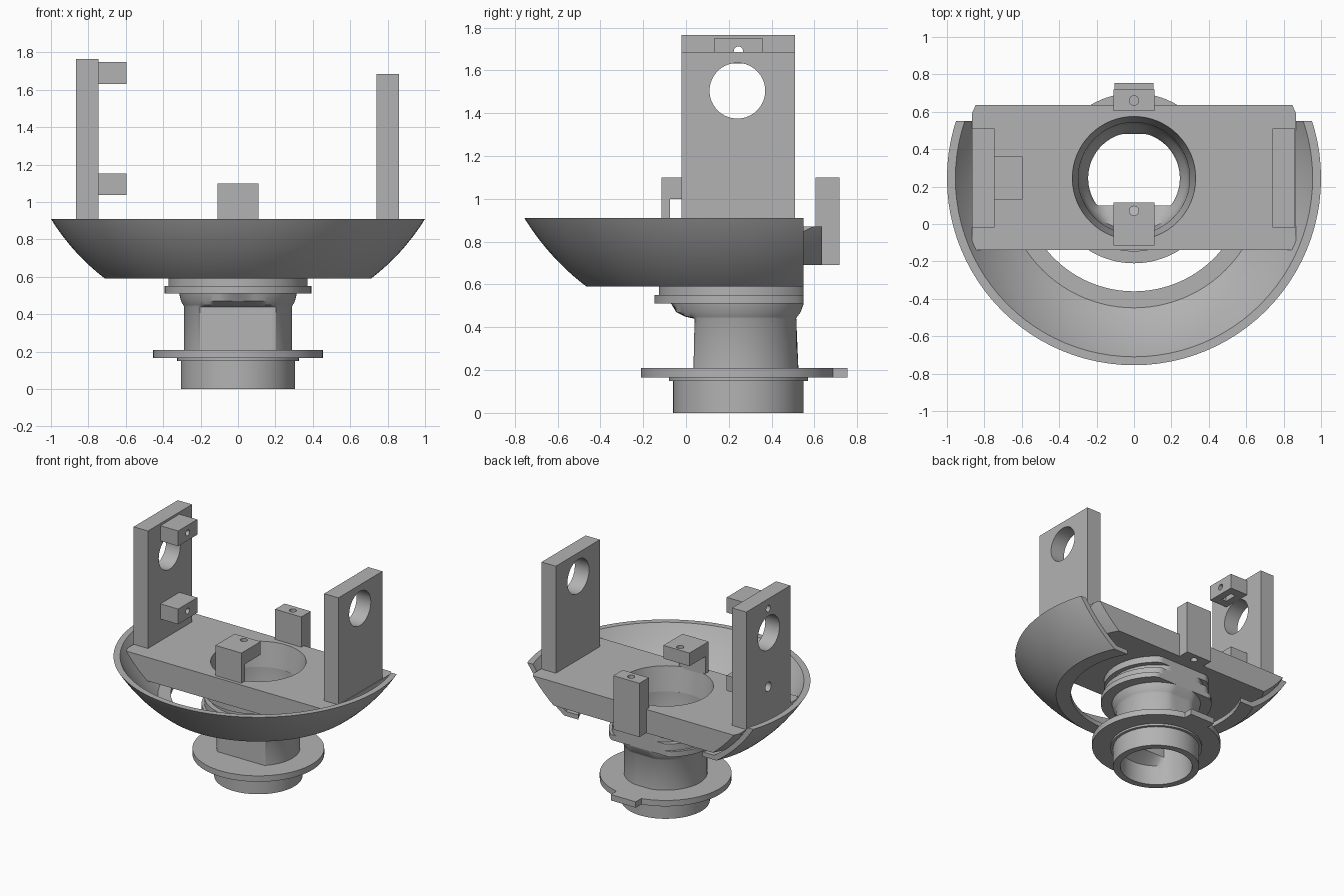
import bpy, bmesh, math
from mathutils import Vector

cube = bpy.data.objects.get("Cube")
if cube:
    bpy.data.objects.remove(cube)

grey = bpy.data.materials.new("plain_grey")
grey.use_nodes = True
COLOUR = (0.45, 0.45, 0.45, 1)
grey.diffuse_color = COLOUR
grey.node_tree.nodes["Principled BSDF"].inputs["Base Color"].default_value = COLOUR

AXIS_Y = 0.245          # common axis of the round parts
SPHERE_Z = 1.525        # centre height of the bowl sphere
SEGMENTS = 96


def make(name, bm):
    bmesh.ops.recalc_face_normals(bm, faces=bm.faces)
    mesh = bpy.data.meshes.new(name)
    bm.to_mesh(mesh)
    bm.free()
    mesh.materials.append(grey)
    obj = bpy.data.objects.new(name, mesh)
    bpy.context.collection.objects.link(obj)
    return obj


def box(name, x, y, z):
    bm = bmesh.new()
    bmesh.ops.create_cube(bm, size=1)
    for v in bm.verts:
        v.co = Vector([lo + (c + 0.5) * (hi - lo) for c, (lo, hi) in zip(v.co, (x, y, z))])
    return make(name, bm)


def drill(name, centre, radius, depth, axis="Z", top_radius=None):
    bm = bmesh.new()
    bmesh.ops.create_cone(bm, cap_ends=True, segments=64, radius1=radius,
                          radius2=top_radius or radius, depth=depth)
    obj = make(name, bm)
    obj.location = centre
    if axis == "X":
        obj.rotation_euler.y = math.pi / 2
    return obj


def combine(target, tool, operation="DIFFERENCE"):
    bpy.context.view_layer.update()
    mod = target.modifiers.new("cut", "BOOLEAN")
    mod.operation, mod.object, mod.solver = operation, tool, "EXACT"
    bpy.context.view_layer.objects.active = target
    bpy.ops.object.modifier_apply(modifier=mod.name)
    bpy.data.objects.remove(tool)


def lathe(profile):
    """Closed profile of (radius, z, front flat, back flat) turned round the axis."""
    bm = bmesh.new()
    rings = []
    for r, z, front, back in profile:
        ring = []
        for i in range(SEGMENTS):
            a = math.tau * i / SEGMENTS
            y = min(max(r * math.sin(a), -front), back)
            ring.append(bm.verts.new((r * math.cos(a), AXIS_Y + y, z)))
        rings.append(ring)
    for k, low in enumerate(rings):
        high = rings[(k + 1) % len(rings)]
        for i in range(SEGMENTS):
            j = (i + 1) % SEGMENTS
            bm.faces.new((low[i], low[j], high[j], high[i]))
    return bm


# Bowl: spherical shell with a bottom lip, sliced flat at the back
def arc(radius, z0, z1, steps=14):
    heights = [z0 + (z1 - z0) * i / steps for i in range(steps + 1)]
    return [(math.sqrt(radius ** 2 - (SPHERE_Z - z) ** 2), z) for z in heights]


outline = [(0.605, 0.59)] + arc(1.174, 0.59, 0.91) + arc(1.136, 0.91, 0.625) + [(0.605, 0.625)]
bm = lathe([(r, z, 2, 2) for r, z in outline])
bmesh.ops.bisect_plane(bm, geom=bm.verts[:] + bm.edges[:] + bm.faces[:],
                       plane_co=(0, 0.55, 0), plane_no=(0, 1, 0), clear_outer=True)
bmesh.ops.holes_fill(bm, edges=[e for e in bm.edges if e.is_boundary])
bowl = make("bowl", bm)

# Neck: base collar, wide flange, flattened throat, grooved upper rings
N = 2
B = 0.305
neck_profile = [
    (0.305, 0, N, N), (0.305, 0.15, N, N), (0.325, 0.15, N, N), (0.325, 0.165, N, N),
    (0.455, 0.165, N, N), (0.455, 0.21, N, N),
    (0.288, 0.21, 0.21, 0.28), (0.288, 0.44, 0.205, 0.27), (0.293, 0.45, 0.25, 0.275),
    (0.305, 0.47, 0.29, 0.29), (0.314, 0.51, N, B),
    (0.392, 0.51, N, B), (0.392, 0.55, N, B), (0.372, 0.55, N, B), (0.372, 0.6, N, B),
    (0.335, 0.6, N, B), (0.335, 0.64, N, B), (0.372, 0.64, N, B), (0.372, 0.69, N, B),
    (0.298, 0.69, N, N), (0.295, 0.55, N, N), (0.28, 0.49, N, N),
    (0.255, 0.45, 0.2, 0.25), (0.245, 0.42, 0.145, 0.235),
    (0.245, 0.21, 0.145, 0.235), (0.25, 0.15, N, N), (0.255, 0, N, N),
]
neck = make("neck", lathe(neck_profile))
flange_tab = box("flange_tab", (-0.105, 0.105), (0.62, 0.755), (0.165, 0.21))

# Deck plate trimmed to the inside of the bowl, with a tapered hole
deck = box("deck_plate", (-0.865, 0.865), (-0.14, 0.635), (0.69, 0.87))
bm = bmesh.new()
bmesh.ops.create_uvsphere(bm, u_segments=96, v_segments=64, radius=1.14)
ball = make("trim_ball", bm)
ball.location = (0, AXIS_Y, SPHERE_Z)
combine(deck, ball, "INTERSECT")
combine(deck, drill("hole", (0, AXIS_Y, 0.78), 0.298, 0.181, top_radius=0.33))
combine(deck, drill("hole", (0, 0.66, 0.78), 0.025, 1))

# Side posts with large round holes
right_post = box("right_post", (-0.865, -0.745), (-0.02, 0.51), (0.86, 1.765))
left_post = box("left_post", (0.74, 0.86), (-0.02, 0.51), (0.86, 1.685))
for post in (right_post, left_post):
    x = -0.8 if post is right_post else 0.8
    combine(post, drill("hole", (x, 0.24, 1.505), 0.13, 0.4, "X"))

# Screw blocks on the right post, each with a screw hole and nut slot
for name, z, size in (("upper_screw_block", 1.69, 0.025), ("lower_screw_block", 1.095, 0.035)):
    block = box(name, (-0.745, -0.595), (0.13, 0.36), (z - 0.058, z + 0.058))
    combine(block, box("slot", (-0.69, -0.65), (0.195, 0.295), (z - 0.1, z + 0.03)))
    combine(block, drill("hole", (-0.67, 0.245, z), 0.022, 0.4, "X"))
    combine(right_post, drill("hole", (-0.8, 0.245, z), size, 0.4, "X"))

# Front clip: thin leg with an arm reaching over the hole
front_clip = box("front_clip", (-0.11, 0.11), (-0.115, 0.115), (0.86, 1.1))
combine(front_clip, box("notch", (-0.2, 0.2), (-0.075, 0.2), (0.8, 1.0)))
combine(front_clip, drill("hole", (0, 0.07, 1.05), 0.025, 0.3))

# Back post with a vertical screw hole
back_post = box("back_post", (-0.11, 0.11), (0.605, 0.718), (0.69, 1.1))
combine(back_post, drill("hole", (0, 0.66, 0.9), 0.025, 1))

# Smooth curved surfaces, keep hard edges
bpy.ops.object.select_all(action="DESELECT")
for obj in (bowl, neck, deck, right_post, left_post, front_clip, back_post):
    obj.select_set(True)
bpy.context.view_layer.objects.active = bowl
bpy.ops.object.shade_smooth_by_angle(angle=math.radians(30))
